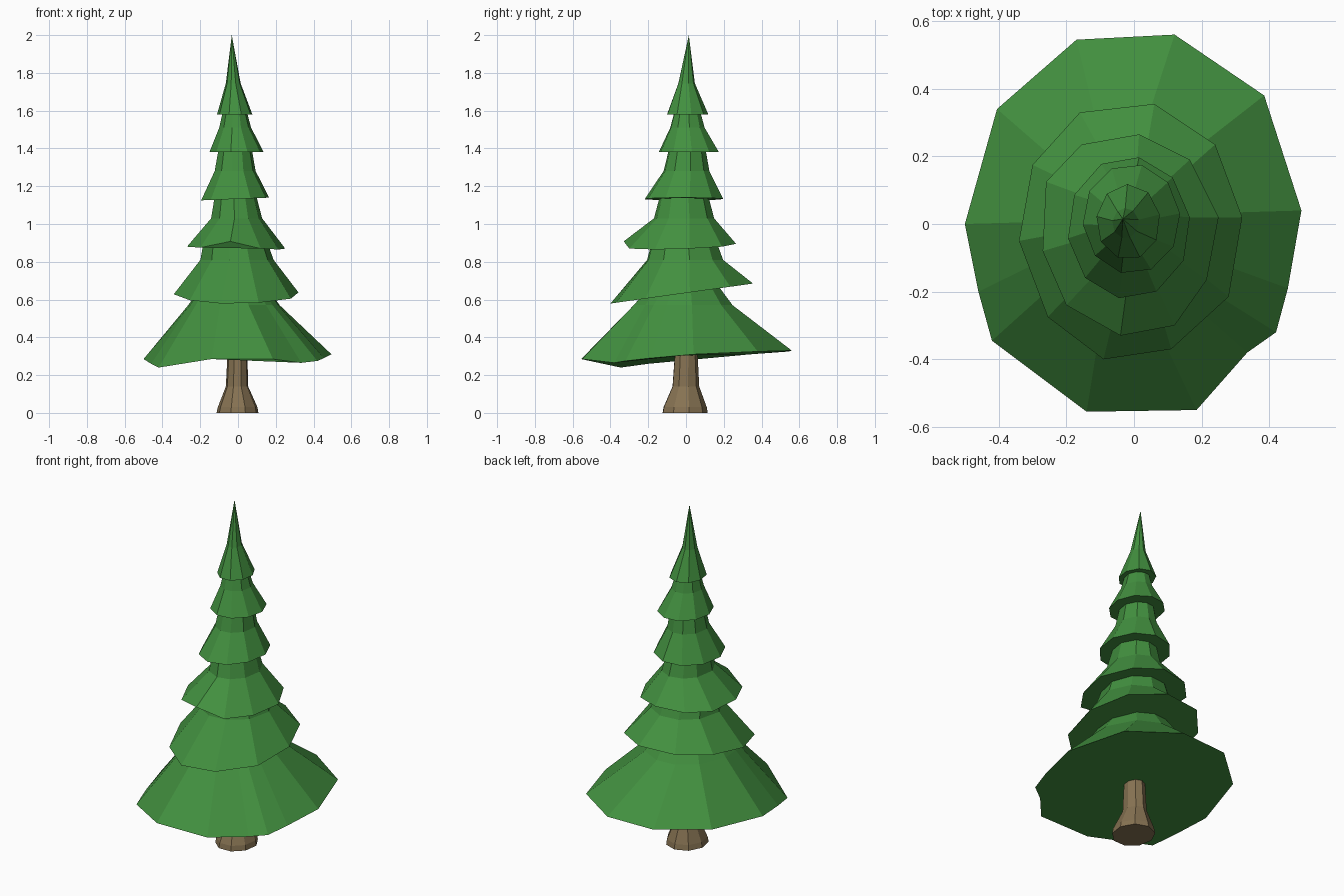
import bpy, bmesh
from math import sin, cos, atan2, tau


def material(name, rgb):
    m = bpy.data.materials.new(name)
    m.diffuse_color = (*rgb, 1)
    return m


green = material("needles", (0.055, 0.28, 0.05))
brown = material("bark", (0.24, 0.17, 0.085))


def ellipse(x0, x1, y0, y1, z, angles):
    """Ring inside the given x and y limits."""
    cx, cy, rx, ry = (x0 + x1) / 2, (y0 + y1) / 2, (x1 - x0) / 2, (y1 - y0) / 2
    return [(cx + rx * cos(a), cy + ry * sin(a), z) for a in angles]


def spread(n, phase=0.0):
    return [tau * i / n + phase for i in range(n)]


def loft(name, rings, mat, apex=None):
    """Skin rings from bottom to top, closed by a cap or a point."""
    bm = bmesh.new()
    loops = [[bm.verts.new(p) for p in r] for r in rings]
    n = len(loops[0])
    for lo, hi in zip(loops, loops[1:]):
        for i in range(n):
            j = (i + 1) % n
            bm.faces.new((lo[i], lo[j], hi[j], hi[i]))
    bm.faces.new(loops[0][::-1])
    if apex:
        tip = bm.verts.new(apex)
        for i in range(n):
            bm.faces.new((loops[-1][i], loops[-1][(i + 1) % n], tip))
    else:
        bm.faces.new(loops[-1])
    bmesh.ops.recalc_face_normals(bm, faces=bm.faces)
    me = bpy.data.meshes.new(name)
    bm.to_mesh(me)
    bm.free()
    me.materials.append(mat)
    bpy.context.collection.objects.link(bpy.data.objects.new(name, me))


def tier(name, rim, limits, apex=None):
    """Branch skirt: rim points, then upper rings following the rim angles."""
    cx = sum(p[0] for p in rim) / len(rim)
    cy = sum(p[1] for p in rim) / len(rim)
    angles = [atan2(p[1] - cy, p[0] - cx) for p in rim]
    loft(name, [rim] + [ellipse(*l, angles) for l in limits], green, apex)


# Trunk with flared foot
a8 = spread(9, 0.2)
loft("trunk", [ellipse(-0.115, 0.11, -0.13, 0.115, 0.0, a8),
               ellipse(-0.108, 0.105, -0.125, 0.11, 0.03, a8),
               ellipse(-0.065, 0.055, -0.075, 0.07, 0.14, a8),
               ellipse(-0.055, 0.05, -0.06, 0.06, 0.34, a8)], brown)

# Lowest skirt, uneven rim
tier("branches_1",
     [(0.495, 0.04, 0.31), (0.385, 0.38, 0.325), (0.12, 0.56, 0.33),
      (-0.17, 0.545, 0.325), (-0.405, 0.34, 0.31), (-0.5, 0.0, 0.285),
      (-0.46, -0.2, 0.26), (-0.42, -0.345, 0.24), (-0.14, -0.555, 0.285),
      (0.185, -0.55, 0.285), (0.335, -0.38, 0.265), (0.42, -0.32, 0.275),
      (0.455, -0.19, 0.29)],
     [(-0.265, 0.225, -0.29, 0.25, 0.57), (-0.18, 0.14, -0.18, 0.16, 0.69)])

# Second skirt, tilted up towards the back
rim2 = [(0.32, 0.02), (0.24, 0.235), (0.06, 0.355), (-0.16, 0.33), (-0.3, 0.175),
        (-0.34, -0.05), (-0.255, -0.275), (-0.09, -0.4), (0.11, -0.37), (0.28, -0.215)]
tier("branches_2", [(x, y, 0.635 + 0.14 * y) for x, y in rim2],
     [(-0.2, 0.19, -0.21, 0.2, 0.81), (-0.18, 0.15, -0.18, 0.16, 0.92)])

# Third skirt, raised at the front
tier("branches_3",
     [(0.25, 0.02, 0.87), (0.165, 0.19, 0.88), (0.015, 0.265, 0.895),
      (-0.155, 0.235, 0.89), (-0.26, 0.125, 0.885), (-0.27, -0.08, 0.88),
      (-0.2, -0.24, 0.875), (-0.04, -0.33, 0.908), (0.12, -0.3, 0.87),
      (0.215, -0.165, 0.865)],
     [(-0.145, 0.13, -0.17, 0.15, 1.03), (-0.12, 0.09, -0.13, 0.11, 1.18)])

# Upper skirts
tier("branches_4",
     [(x, y, 1.133 + 0.04 * x) for x, y, z in
      ellipse(-0.197, 0.167, -0.222, 0.2, 0, spread(10, 0.15))],
     [(-0.125, 0.095, -0.12, 0.125, 1.28), (-0.1, 0.07, -0.085, 0.1, 1.42)])
tier("branches_5", ellipse(-0.152, 0.137, -0.148, 0.178, 1.38, spread(10, 0.1)),
     [(-0.1, 0.07, -0.085, 0.1, 1.51), (-0.075, 0.04, -0.055, 0.07, 1.62)])

# Pointed top
tier("treetop", ellipse(-0.112, 0.078, -0.106, 0.118, 1.58, spread(9, 0.2)),
     [(-0.065, 0.015, -0.042, 0.047, 1.745)], apex=(-0.033, 0.015, 2.0))
